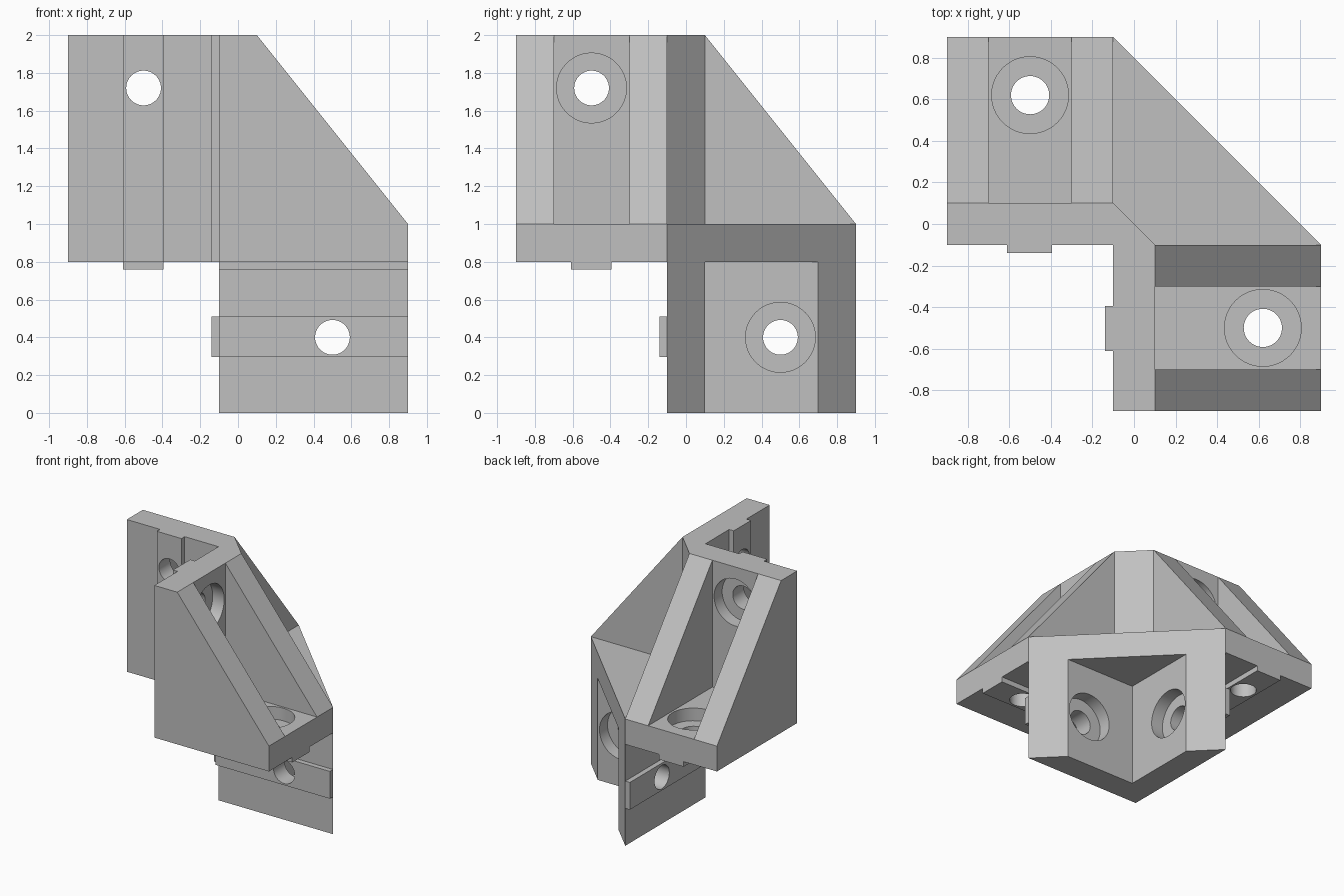
import bpy, bmesh
from mathutils import Vector, Matrix

if "Cube" in bpy.data.objects:
    bpy.data.objects.remove(bpy.data.objects["Cube"])

grey = bpy.data.materials.new("plain_grey")
grey.use_nodes = True
tone = (0.53, 0.53, 0.53, 1)
grey.diffuse_color = tone
grey.node_tree.nodes["Principled BSDF"].inputs["Base Color"].default_value = tone


def finish(bm, name):
    bmesh.ops.recalc_face_normals(bm, faces=bm.faces)
    mesh = bpy.data.meshes.new(name)
    bm.to_mesh(mesh)
    bm.free()
    mesh.materials.append(grey)
    obj = bpy.data.objects.new(name, mesh)
    bpy.context.collection.objects.link(obj)
    return obj


def prism(name, outline, direction):
    """Extrude a closed 3D outline along a direction."""
    bm = bmesh.new()
    face = bm.faces.new([bm.verts.new(p) for p in outline])
    new = bmesh.ops.extrude_face_region(bm, geom=[face])["geom"]
    verts = [g for g in new if isinstance(g, bmesh.types.BMVert)]
    bmesh.ops.translate(bm, verts=verts, vec=direction)
    return finish(bm, name)


def box(name, low, high):
    (x, y, z), (u, v, w) = low, high
    return prism(name, [(x, y, z), (u, y, z), (u, v, z), (x, v, z)], (0, 0, w - z))


def cylinder(name, centre, axis, radius, depth):
    bm = bmesh.new()
    turn = Vector((0, 0, 1)).rotation_difference(Vector(axis)).to_matrix().to_4x4()
    bmesh.ops.create_cone(bm, cap_ends=True, segments=48, radius1=radius, radius2=radius,
                          depth=depth, matrix=Matrix.Translation(centre) @ turn)
    return finish(bm, name)


def combine(obj, tool, operation):
    mod = obj.modifiers.new("combine", "BOOLEAN")
    mod.operation, mod.solver, mod.object = operation, "EXACT", tool
    bpy.context.view_layer.objects.active = obj
    bpy.ops.object.modifier_apply(modifier=mod.name)
    bpy.data.objects.remove(tool)


def bolt_hole(obj, seat, axis):
    """Through hole with a round recess sunk into the inner face at seat."""
    combine(obj, cylinder("hole", seat, axis, 0.092, 0.8), "DIFFERENCE")
    combine(obj, cylinder("recess", seat, axis, 0.185, 0.2), "DIFFERENCE")


def smooth(obj):
    bpy.ops.object.select_all(action="DESELECT")
    obj.select_set(True)
    bpy.context.view_layer.objects.active = obj
    bpy.ops.object.shade_smooth_by_angle(angle=0.5)


# Gusseted bracket on the -x side: solid wedge, pocket, locating ribs, bolt holes
side = [(-0.9, y, z) for y, z in
        [(-0.1, 0.8), (0.9, 0.8), (0.9, 1), (0.1, 2), (-0.1, 2)]]
left = prism("side_bracket", side, (0.8, 0, 0))
combine(left, box("pocket", (-0.7, 0.1, 1), (-0.3, 1.2, 2.2)), "DIFFERENCE")
combine(left, box("wall_rib", (-0.61, -0.14, 0.8), (-0.395, 0, 2)), "UNION")
combine(left, box("base_rib", (-0.61, -0.1, 0.76), (-0.395, 0.9, 0.9)), "UNION")
bolt_hole(left, (-0.5, 0.1, 1.72), (0, 1, 0))
bolt_hole(left, (-0.5, 0.62, 1), (0, 0, 1))

# Matching bracket toward the front: the same shape with x and y exchanged
front = left.copy()
front.data = left.data.copy()
front.name = "front_bracket"
bpy.context.collection.objects.link(front)
for v in front.data.vertices:
    v.co = (v.co.y, v.co.x, v.co.z)
front.data.flip_normals()

# Triangular lower corner, open below and toward the back
corner = prism("lower_corner", [(-0.1, -0.1, 0), (0.9, -0.1, 0), (-0.1, 0.9, 0)], (0, 0, 1))
combine(corner, box("pocket", (0.1, 0.1, -0.2), (1.2, 1.2, 0.8)), "DIFFERENCE")
combine(corner, box("front_rib", (-0.1, -0.14, 0.295), (0.9, -0.1, 0.51)), "UNION")
combine(corner, box("side_rib", (-0.14, -0.1, 0.295), (-0.1, 0.9, 0.51)), "UNION")
bolt_hole(corner, (0.1, 0.5, 0.4), (1, 0, 0))
bolt_hole(corner, (0.5, 0.1, 0.4), (0, 1, 0))

# Slim upright joining the two brackets
upright = prism("corner_upright", [(-0.1, -0.1, 1), (0.1, -0.1, 1), (-0.1, 0.1, 1)], (0, 0, 1))

for part in (left, front, corner, upright):
    smooth(part)
